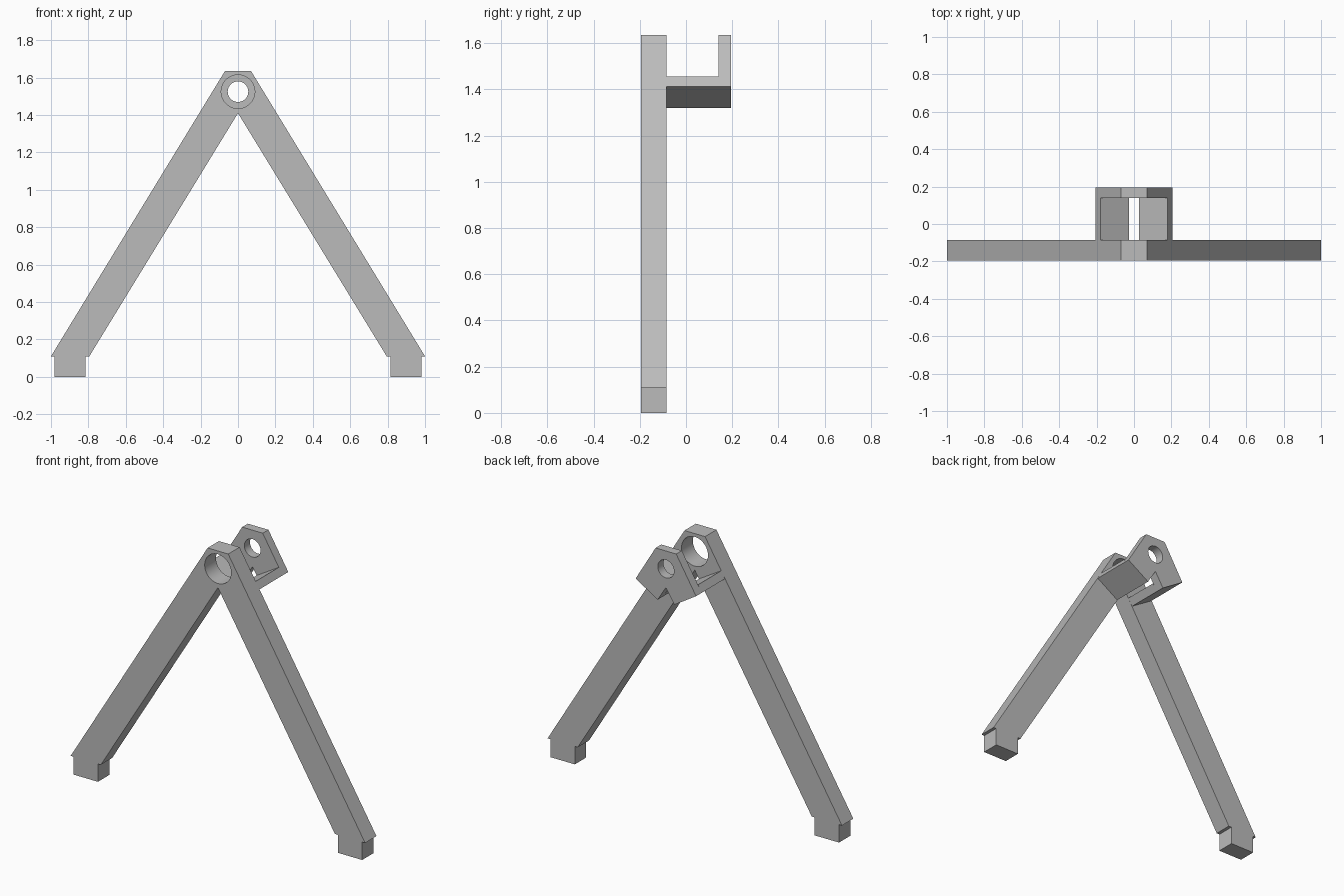
import bpy
import bmesh
from math import radians
from mathutils import Matrix

cube = bpy.data.objects.get("Cube")
if cube:
    bpy.data.objects.remove(cube, do_unlink=True)

grey = bpy.data.materials.new("plain grey")
grey.use_nodes = True
colour = (0.5, 0.5, 0.5, 1)
grey.diffuse_color = colour
grey.node_tree.nodes["Principled BSDF"].inputs["Base Color"].default_value = colour

FRONT, INNER, REAR, BACK = -0.195, -0.085, 0.14, 0.195
HOLE_Z = 1.525


def add_object(name, bm):
    bmesh.ops.recalc_face_normals(bm, faces=bm.faces)
    mesh = bpy.data.meshes.new(name)
    bm.to_mesh(mesh)
    bm.free()
    mesh.materials.append(grey)
    obj = bpy.data.objects.new(name, mesh)
    bpy.context.collection.objects.link(obj)
    return obj


def slab(name, outline, y0, y1):
    """Extrude an x-z outline from y0 to y1."""
    bm = bmesh.new()
    face = bm.faces.new([bm.verts.new((x, y0, z)) for x, z in outline])
    result = bmesh.ops.extrude_face_region(bm, geom=[face])
    moved = [v for v in result["geom"] if isinstance(v, bmesh.types.BMVert)]
    bmesh.ops.translate(bm, verts=moved, vec=(0, y1 - y0, 0))
    return add_object(name, bm)


def mirrored(half):
    """Close a half outline, whose last point is on the centre line."""
    return half + [(-x, z) for x, z in reversed(half[:-1])]


def drill(obj, radius):
    """Cut a round hole through a plate along y."""
    bm = bmesh.new()
    bmesh.ops.create_cone(
        bm, cap_ends=True, segments=48, radius1=radius, radius2=radius, depth=1,
        matrix=Matrix.Translation((0, 0, HOLE_Z)) @ Matrix.Rotation(radians(90), 4, "X"))
    cutter = add_object("hole_cutter", bm)
    cutter.hide_render = True
    mod = obj.modifiers.new("hole", "BOOLEAN")
    mod.operation = "DIFFERENCE"
    mod.solver = "EXACT"
    mod.object = cutter
    bpy.ops.object.select_all(action="DESELECT")
    bpy.context.view_layer.objects.active = obj
    obj.select_set(True)
    bpy.ops.object.modifier_apply(modifier=mod.name)
    bpy.data.objects.remove(cutter, do_unlink=True)
    bpy.ops.object.shade_smooth_by_angle(angle=radians(25))


# Corners shared by the frame and the bracket
top, notch = (0.07, 1.635), (0, 1.41)
outer_cut, inner_cut = (0.205, 1.412), (0.057, 1.32)

# Front frame: two splayed legs with square feet
frame = slab("front_frame", mirrored([
    top, (1.0, 0.11), (0.98, 0.11), (0.98, 0), (0.815, 0),
    (0.815, 0.11), (0.795, 0.11), notch]), FRONT, INNER)
drill(frame, 0.09)

# Rear plate: the same apex, cut off square to the legs
plate = slab("rear_plate", mirrored([top, outer_cut, inner_cut, notch]), REAR, BACK)
drill(plate, 0.055)

# Sloping bridges joining the frame to the rear plate
for side, sign in (("left", 1), ("right", -1)):
    bridge = [(0.18, 1.455), outer_cut, inner_cut, (0.028, 1.364)]
    slab(side + "_bridge", [(sign * x, z) for x, z in bridge], INNER, REAR)
